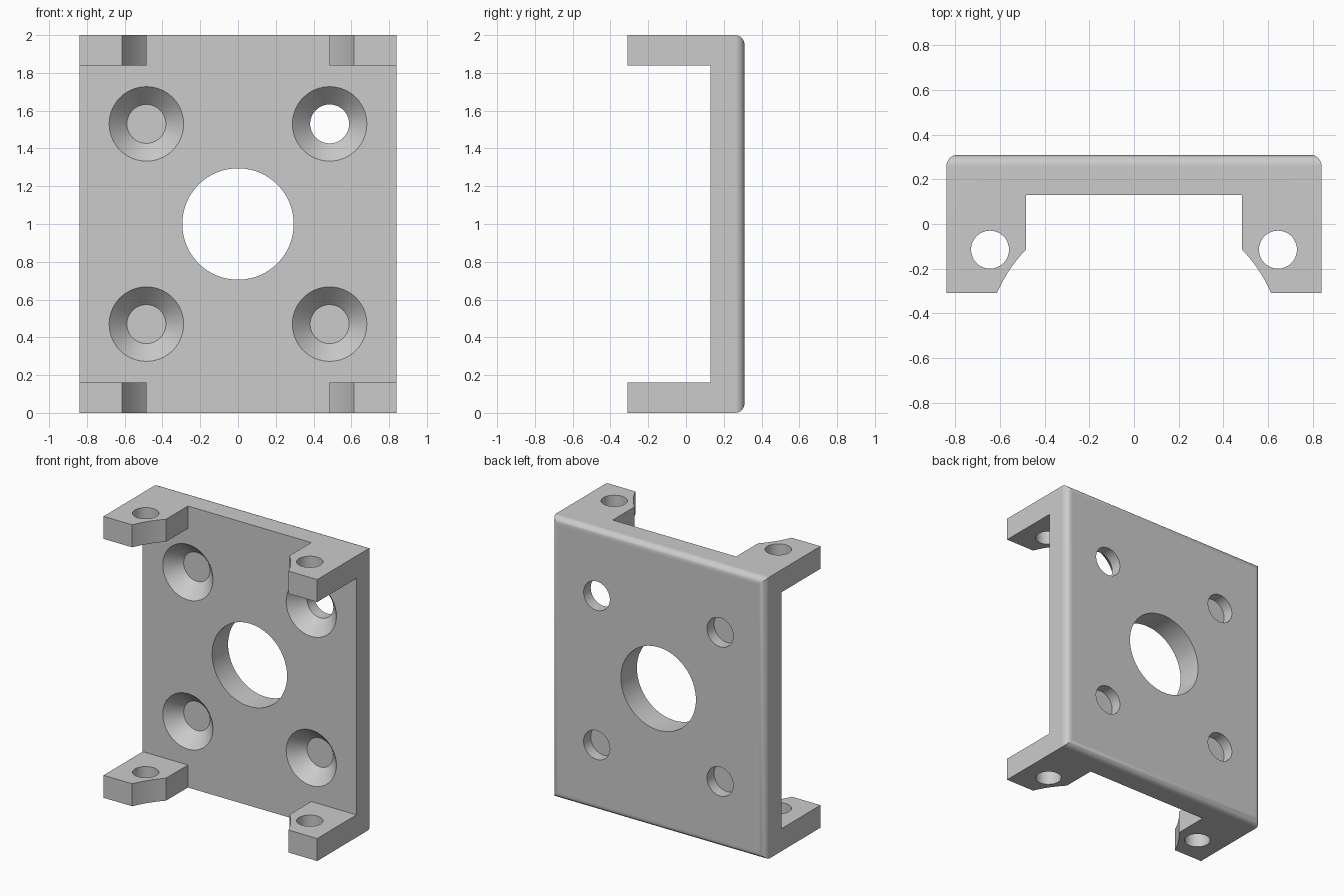
import bpy, bmesh, math
from mathutils import Matrix, Vector

default = bpy.data.objects.get("Cube")
if default:
    bpy.data.objects.remove(default, do_unlink=True)

# Overall sizes
HALF_W, HALF_D, HEIGHT = 0.84, 0.31, 2.0
PLATE_FRONT = 0.13      # front face of the back plate
TAB_T = 0.16            # thickness of the corner tabs
TAB_IN = 0.485          # inner side of the tabs
ROUND = 0.05

metal = bpy.data.materials.new("light grey metal")
metal.use_nodes = True
grey = (0.6, 0.6, 0.6, 1)
metal.diffuse_color = grey
metal.node_tree.nodes["Principled BSDF"].inputs["Base Color"].default_value = grey


def make(name, bm):
    mesh = bpy.data.meshes.new(name)
    bmesh.ops.recalc_face_normals(bm, faces=bm.faces)
    bm.to_mesh(mesh)
    bm.free()
    mesh.materials.append(metal)
    obj = bpy.data.objects.new(name, mesh)
    bpy.context.collection.objects.link(obj)
    return obj


def box(name, low, high):
    bm = bmesh.new()
    bmesh.ops.create_cube(bm, size=1)
    low, high = Vector(low), Vector(high)
    bmesh.ops.scale(bm, vec=high - low, verts=bm.verts)
    bmesh.ops.translate(bm, vec=(low + high) / 2, verts=bm.verts)
    return make(name, bm)


def round_cutter(name, start, end, r1, r2):
    """Cylinder or cone between two points."""
    start, end = Vector(start), Vector(end)
    axis = end - start
    bm = bmesh.new()
    bmesh.ops.create_cone(bm, cap_ends=True, segments=64, radius1=r1, radius2=r2, depth=axis.length)
    turn = axis.to_track_quat('Z', 'Y').to_matrix().to_4x4()
    bmesh.ops.transform(bm, matrix=Matrix.Translation((start + end) / 2) @ turn, verts=bm.verts)
    return make(name, bm)


# Solid block with its back rim rounded
bracket = box("mounting_bracket", (-HALF_W, -HALF_D, 0), (HALF_W, HALF_D, HEIGHT))
bm = bmesh.new()
bm.from_mesh(bracket.data)
rim = [e for e in bm.edges if all(v.co.y > 0 for v in e.verts)]
bmesh.ops.bevel(bm, geom=rim, offset=ROUND, segments=8, profile=0.5, affect='EDGES')
bm.to_mesh(bracket.data)
bm.free()

# Open middle that leaves the plate and the tabs
cutters = [box("side_opening", (-1, -1, TAB_T), (1, PLATE_FRONT, HEIGHT - TAB_T))]

# Notch between the tabs, flaring along an arc at the front
centre_y, radius = -0.579, 0.671
half = [(TAB_IN, PLATE_FRONT)]
first, last = math.acos(TAB_IN / radius), math.radians(15)
for i in range(17):
    a = first + (last - first) * i / 16
    half.append((radius * math.cos(a), centre_y + radius * math.sin(a)))
outline = half + [(-x, y) for x, y in reversed(half)]
bm = bmesh.new()
base = bm.faces.new([bm.verts.new((x, y, -0.1)) for x, y in outline])
top = bmesh.ops.extrude_face_region(bm, geom=[base])["geom"]
bmesh.ops.translate(bm, vec=(0, 0, HEIGHT + 0.2), verts=[v for v in top if isinstance(v, bmesh.types.BMVert)])
cutters.append(make("tab_notch", bm))

# Central bore, countersunk screw holes and tab holes
cutters.append(round_cutter("bore", (0, 0, 1), (0, 0.5, 1), 0.295, 0.295))
for x in (-TAB_IN, TAB_IN):
    for z in (0.47, 1.53):
        cutters.append(round_cutter("screw_hole", (x, 0, z), (x, 0.5, z), 0.103, 0.103))
        cutters.append(round_cutter("countersink", (x, PLATE_FRONT - 0.02, z),
                                    (x, PLATE_FRONT + 0.1, z), 0.216, 0.103))
for x in (-0.645, 0.645):
    cutters.append(round_cutter("tab_hole", (x, -0.115, -0.1), (x, -0.115, HEIGHT + 0.1), 0.085, 0.085))

bpy.context.view_layer.objects.active = bracket
for cutter in cutters:
    cutter.hide_render = True
    cut = bracket.modifiers.new("cut", 'BOOLEAN')
    cut.operation, cut.solver, cut.object = 'DIFFERENCE', 'EXACT', cutter
    bpy.ops.object.modifier_apply(modifier=cut.name)
    bpy.data.objects.remove(cutter, do_unlink=True)

# Smooth curved walls, crisp edges
bpy.ops.object.select_all(action='DESELECT')
bracket.select_set(True)
bpy.ops.object.shade_smooth_by_angle(angle=math.radians(30))
weighted = bracket.modifiers.new("flat_faces", 'WEIGHTED_NORMAL')
weighted.keep_sharp = True
